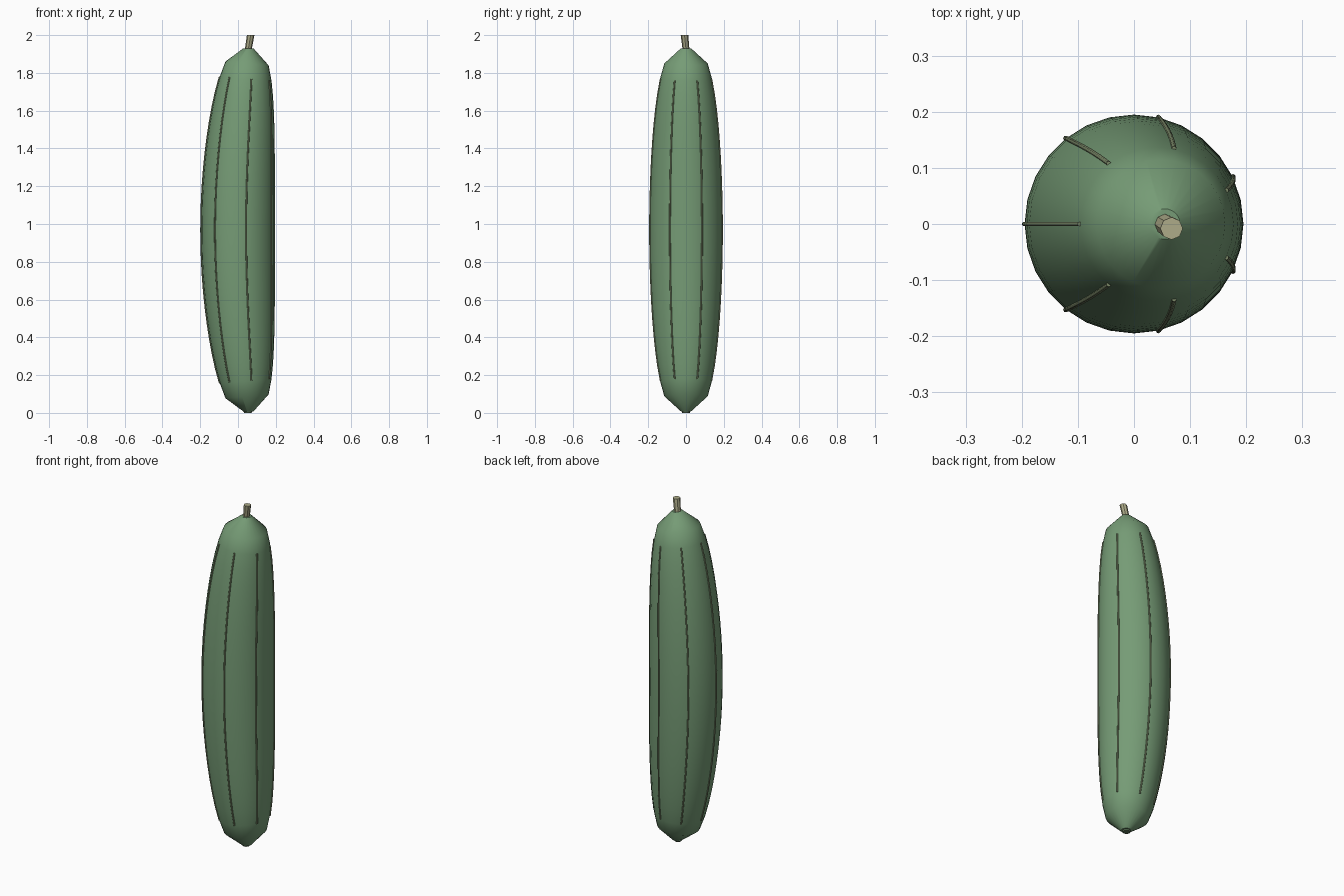
import bpy, bmesh, math
from mathutils import Vector

if "Cube" in bpy.data.objects:
    bpy.data.objects.remove(bpy.data.objects["Cube"])

RINGS, SIDES, RIBS = 24, 28, 7
Z0, Z1, R = 0.008, 1.93, 0.195


def material(name, rgb):
    m = bpy.data.materials.new(name)
    m.diffuse_color = (*rgb, 1)
    m.use_nodes = True
    m.node_tree.nodes["Principled BSDF"].inputs["Base Color"].default_value = m.diffuse_color
    return m


def spine(t):
    # gently bowed centre line
    return Vector((0.055 - 0.055 * math.sin(math.pi * t), 0, Z0 + (Z1 - Z0) * t))


def radius(t):
    return max(0.027, R * max(0, math.sin(math.pi * t)) ** 0.26)


def surface(t, a, grow=0.0):
    # point on the skin, rings square to the centre line
    d = Vector((-0.055 * math.pi * math.cos(math.pi * t), 0, Z1 - Z0)).normalized()
    if t < 0.001 or t > 0.999:
        d = Vector((0, 0, 1))
    side = Vector((d.z, 0, -d.x))
    r = radius(t) + grow
    return spine(t) + side * (r * math.cos(a)) + Vector((0, r * math.sin(a), 0))


def loft(name, rings, mat, angle=40):
    # skin a list of rings and cap both ends
    bm = bmesh.new()
    vs = [[bm.verts.new(p) for p in ring] for ring in rings]
    n = len(vs[0])
    for lo, hi in zip(vs, vs[1:]):
        for i in range(n):
            j = (i + 1) % n
            bm.faces.new((lo[i], lo[j], hi[j], hi[i]))
    bm.faces.new(vs[0][::-1])
    bm.faces.new(vs[-1])
    me = bpy.data.meshes.new(name)
    bm.to_mesh(me)
    bm.free()
    ob = bpy.data.objects.new(name, me)
    bpy.context.collection.objects.link(ob)
    me.materials.append(mat)
    bpy.ops.object.select_all(action='DESELECT')
    ob.select_set(True)
    bpy.context.view_layer.objects.active = ob
    bpy.ops.object.shade_smooth_by_angle(angle=math.radians(angle))
    return ob


def circle(c, r, n):
    return [Vector(c) + Vector((r * math.cos(2 * math.pi * i / n),
                                r * math.sin(2 * math.pi * i / n), 0)) for i in range(n)]


green = material("skin_green", (0.18, 0.33, 0.18))
rib_mat = material("rib_green", (0.20, 0.25, 0.14))
tan = material("stem_tan", (0.42, 0.41, 0.25))
dark = material("scar_green", (0.10, 0.16, 0.09))

# bowed body
loft("body", [[surface(k / RINGS, 2 * math.pi * i / SIDES) for i in range(SIDES)]
              for k in range(RINGS + 1)], green)

# thin lengthwise ribs
for k in range(RIBS):
    a = math.pi + 2 * math.pi * k / RIBS
    rings = []
    for s in range(21):
        t = 1 / 12 + s / 20 * 10 / 12
        c = surface(t, a, 0.0005)
        out = Vector((math.cos(a), math.sin(a), 0))
        tan_dir = Vector((-math.sin(a), math.cos(a), 0))
        rings.append([c + 0.0045 * (out * math.cos(q) + tan_dir * math.sin(q))
                      for q in [i * math.pi / 3 for i in range(6)]])
    loft(f"rib_{k + 1}", rings, rib_mat, 70)

# leaning stem and blossom end
loft("stem", [circle((0.053, 0.001, 1.915), 0.018, 8),
              circle((0.067, -0.008, 2.0), 0.02, 8)], tan)
loft("blossom_scar", [circle((0.052, 0, 0), 0.02, 12),
                      circle((0.052, 0, 0.015), 0.024, 12)], dark)
